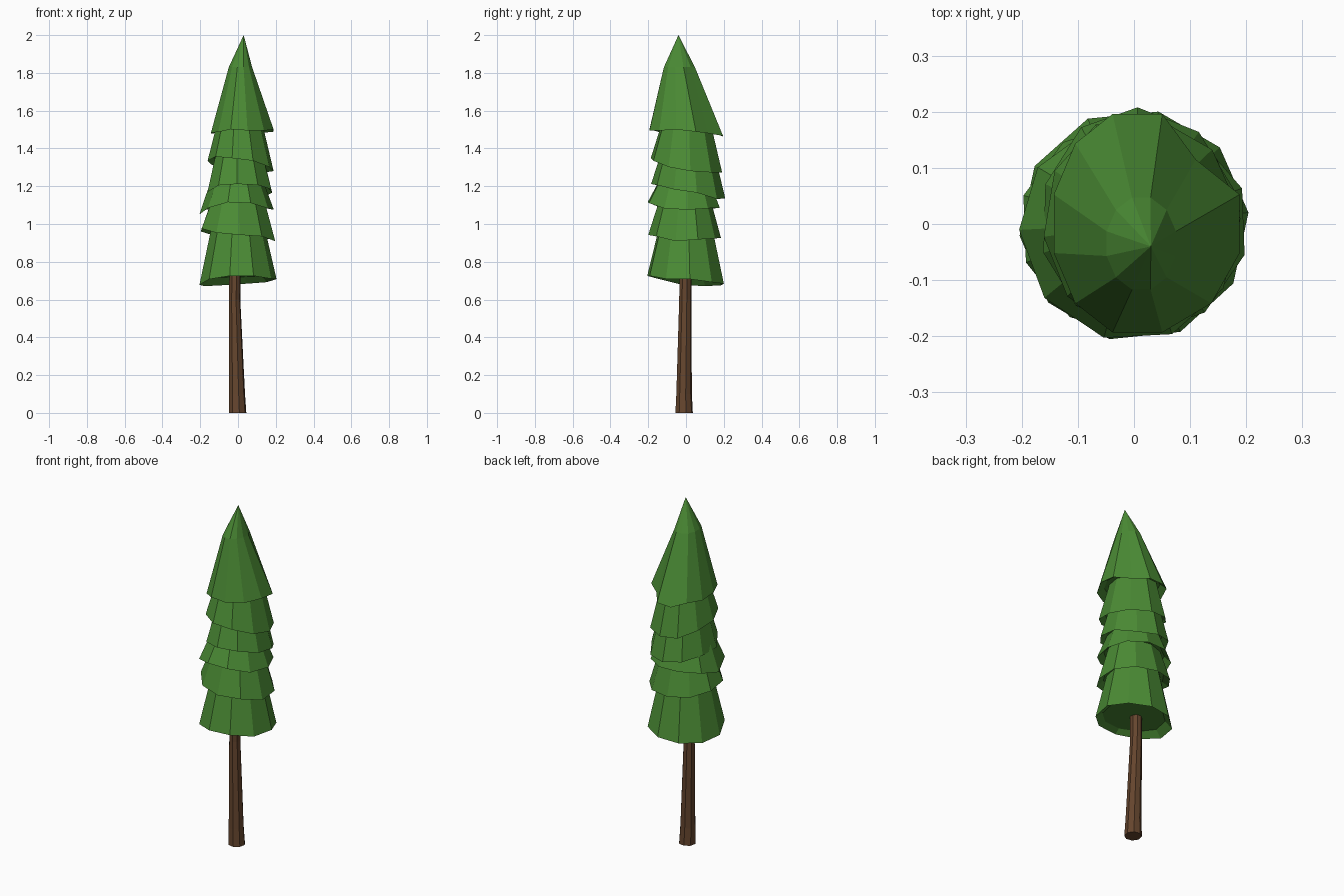
import bpy, bmesh, math, random

if "Cube" in bpy.data.objects:
    bpy.data.objects.remove(bpy.data.objects["Cube"])

random.seed(4)


def material(name, rgb):
    m = bpy.data.materials.new(name)
    m.diffuse_color = (*rgb, 1)
    m.use_nodes = True
    m.node_tree.nodes["Principled BSDF"].inputs["Base Color"].default_value = m.diffuse_color
    return m


GREEN = material("needles", (0.07, 0.26, 0.035))
BROWN = material("bark", (0.13, 0.06, 0.027))


def loft(name, rings, mat, apex=None):
    """Skin a stack of rings; end in a flat cap or in a point."""
    bm = bmesh.new()
    loops = [[bm.verts.new(p) for p in ring] for ring in rings]
    n = len(loops[0])
    for a, b in zip(loops, loops[1:]):
        for i in range(n):
            j = (i + 1) % n
            bm.faces.new((a[i], a[j], b[j], b[i]))
    bm.faces.new(loops[0][::-1])
    if apex:
        tip = bm.verts.new(apex)
        for i in range(n):
            bm.faces.new((loops[-1][i], loops[-1][(i + 1) % n], tip))
    else:
        bm.faces.new(loops[-1])
    bmesh.ops.recalc_face_normals(bm, faces=bm.faces)
    me = bpy.data.meshes.new(name)
    bm.to_mesh(me)
    bm.free()
    me.materials.append(mat)
    ob = bpy.data.objects.new(name, me)
    bpy.context.collection.objects.link(ob)
    return ob


def circle(cx, cy, z, rx, ry, n, phase=0.0):
    return [(cx + rx * math.cos(phase + math.tau * i / n),
             cy + ry * math.sin(phase + math.tau * i / n), z) for i in range(n)]


def hem(reach, heights, n, phase, jag):
    """Uneven skirt edge through the left, right, front and back extremes."""
    pts = []
    for i in range(n):
        t = phase + math.tau * i / n
        c, s = math.cos(t), math.sin(t)
        ix, iy = (1 if c > 0 else 0), (3 if s > 0 else 2)
        z = heights[ix] * c * c + heights[iy] * s * s
        pts.append((reach[ix] * c, reach[iy] * s, z + random.uniform(-jag, jag)))
    return pts


def inset(ring, k, lift):
    zm = sum(p[2] for p in ring) / len(ring)
    return [(x * k, y * k, zm + (z - zm) * 0.5 + lift) for x, y, z in ring]


# Trunk, slightly leaning with a flared foot
loft("trunk", [circle(-0.002, -0.010, 0.0, 0.047, 0.047, 8, 0.2),
               circle(-0.005, -0.010, 0.10, 0.043, 0.042, 8, 0.2),
               circle(-0.018, -0.004, 0.60, 0.031, 0.033, 8, 0.25),
               circle(-0.015, -0.002, 0.80, 0.031, 0.033, 8, 0.3)], BROWN)

# Skirts: reach and hem height at (left, right, front, back), top scale, top z, phase
tiers = [
    ((.205, .205, .210, .205), (.68, .715, .72, .685), .66, 1.01, 0.10),
    ((.205, .205, .200, .185), (.97, .915, .935, .935), .70, 1.13, 0.35),
    ((.205, .190, .210, .185), (1.06, 1.08, 1.115, 1.08), .70, 1.23, 0.05),
    ((.168, .188, .185, .208), (1.17, 1.17, 1.21, 1.125), .74, 1.36, 0.28),
    ((.162, .190, .190, .195), (1.34, 1.28, 1.36, 1.27), .66, 1.55, 0.12),
]
for i, (reach, heights, k, top, phase) in enumerate(tiers):
    edge = hem(reach, heights, 10, phase, 0.012)
    upper = [(x * k, y * k, top) for x, y, z in edge]
    loft(f"needle_skirt_{i + 1}", [inset(edge, 0.82, 0.03), edge, upper], GREEN)

# Crown cone with a fold at the back right
edge = hem((.148, .195, .200, .203), (1.485, 1.495, 1.50, 1.465), 12, math.radians(15), 0.01)
x, y, z = edge[1]
edge[1] = (x * 0.8, y * 0.8, z)
mid = circle(0.013, -0.035, 1.83, 0.064, 0.085, 12, math.radians(15))
loft("crown", [inset(edge, 0.8, 0.03), edge, mid], GREEN, apex=(0.03, -0.04, 2.0))
